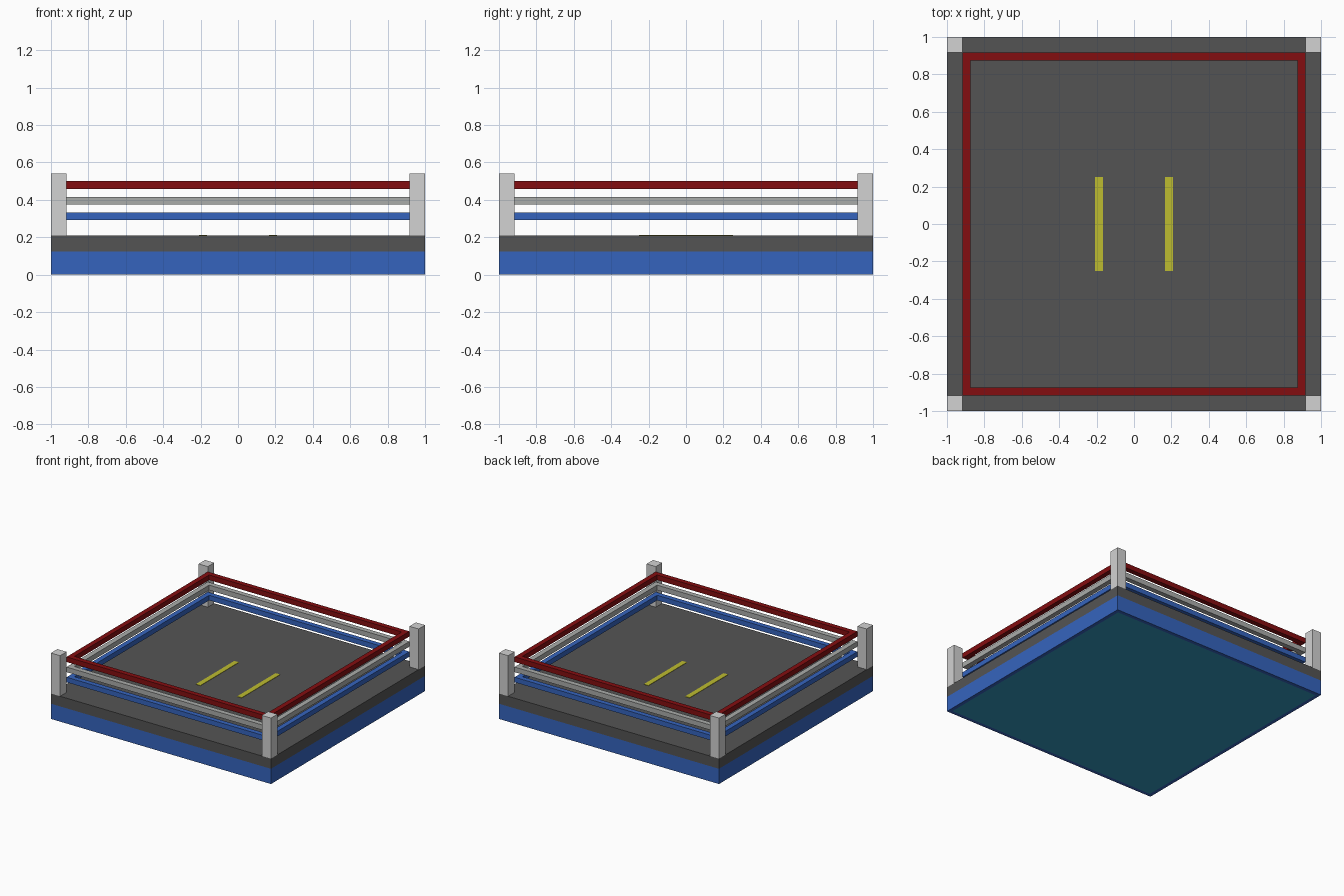
import bpy
import bmesh

cube = bpy.data.objects.get("Cube")
if cube:
    bpy.data.objects.remove(cube, do_unlink=True)

U = 1 / 24  # block unit: the ring is 48 units wide


def material(name, rgb):
    """Flat material from display-range colour, stored as linear."""
    lin = [(c / 255 / 12.92) if c < 11 else ((c / 255 + 0.055) / 1.055) ** 2.4 for c in rgb]
    mat = bpy.data.materials.new(name)
    mat.use_nodes = True
    mat.diffuse_color = (*lin, 1)
    mat.node_tree.nodes["Principled BSDF"].inputs["Base Color"].default_value = (*lin, 1)
    return mat


BLUE = material("blue", (53, 100, 190))
DARK = material("dark grey", (84, 84, 84))
LIGHT = material("light grey", (210, 210, 210))
GREY = material("rope grey", (170, 172, 170))
RED = material("dark red", (132, 13, 16))
YELLOW = material("yellow", (190, 188, 48))
TEAL = material("teal", (50, 152, 190))


def add_object(name, bm, *mats):
    mesh = bpy.data.meshes.new(name)
    bm.normal_update()
    bm.to_mesh(mesh)
    bm.free()
    for m in mats:
        mesh.materials.append(m)
    obj = bpy.data.objects.new(name, mesh)
    bpy.context.collection.objects.link(obj)
    return obj


def box_bm(x0, x1, y0, y1, z0, z1):
    bm = bmesh.new()
    bmesh.ops.create_cube(bm, size=1)
    bmesh.ops.scale(bm, vec=(x1 - x0, y1 - y0, z1 - z0), verts=bm.verts)
    bmesh.ops.translate(bm, vec=((x0 + x1) / 2, (y0 + y1) / 2, (z0 + z1) / 2), verts=bm.verts)
    return bm


def square_frame(name, inner, outer, z0, z1, mat):
    """Closed square rope loop: a flat ring extruded upwards."""
    bm = bmesh.new()
    corners = [(-1, -1), (1, -1), (1, 1), (-1, 1)]
    a = [bm.verts.new((x * outer, y * outer, z0)) for x, y in corners]
    b = [bm.verts.new((x * inner, y * inner, z0)) for x, y in corners]
    ring = [bm.faces.new((a[i], a[(i + 1) % 4], b[(i + 1) % 4], b[i])) for i in range(4)]
    top = bmesh.ops.extrude_face_region(bm, geom=ring, use_keep_orig=True)["geom"]
    bmesh.ops.translate(bm, vec=(0, 0, z1 - z0),
                        verts=[v for v in top if isinstance(v, bmesh.types.BMVert)])
    bmesh.ops.recalc_face_normals(bm, faces=bm.faces)
    add_object(name, bm, mat)


# Skirt, with an inset panel on its underside
bm = box_bm(-1, 1, -1, 1, 0, 3 * U)
bm.normal_update()
underside = [f for f in bm.faces if f.normal.z < -0.5]
bmesh.ops.inset_region(bm, faces=underside, thickness=U)
for f in underside:
    f.material_index = 1
add_object("skirt", bm, BLUE, TEAL)

# Canvas floor
add_object("canvas", box_bm(-1, 1, -1, 1, 3 * U, 5 * U), DARK)

# Start lines and corner posts
for side, sx in (("left", 1), ("right", -1)):
    x = sorted((sx * 4 * U, sx * 5 * U))
    add_object(side + "_line", box_bm(*x, -6 * U, 6 * U, 5 * U, 5 * U + 0.003), YELLOW)
    for end, sy in (("front", -1), ("back", 1)):
        x = sorted((sx * 22 * U, sx))
        y = sorted((sy * 22 * U, sy))
        add_object(f"{end}_{side}_post", box_bm(*x, *y, 5 * U, 13 * U), LIGHT)

# Ropes
for name, level, mat in (("lower", 7, BLUE), ("middle", 9, GREY), ("upper", 11, RED)):
    square_frame(name + "_rope", 21 * U, 22 * U, level * U, (level + 1) * U, mat)
